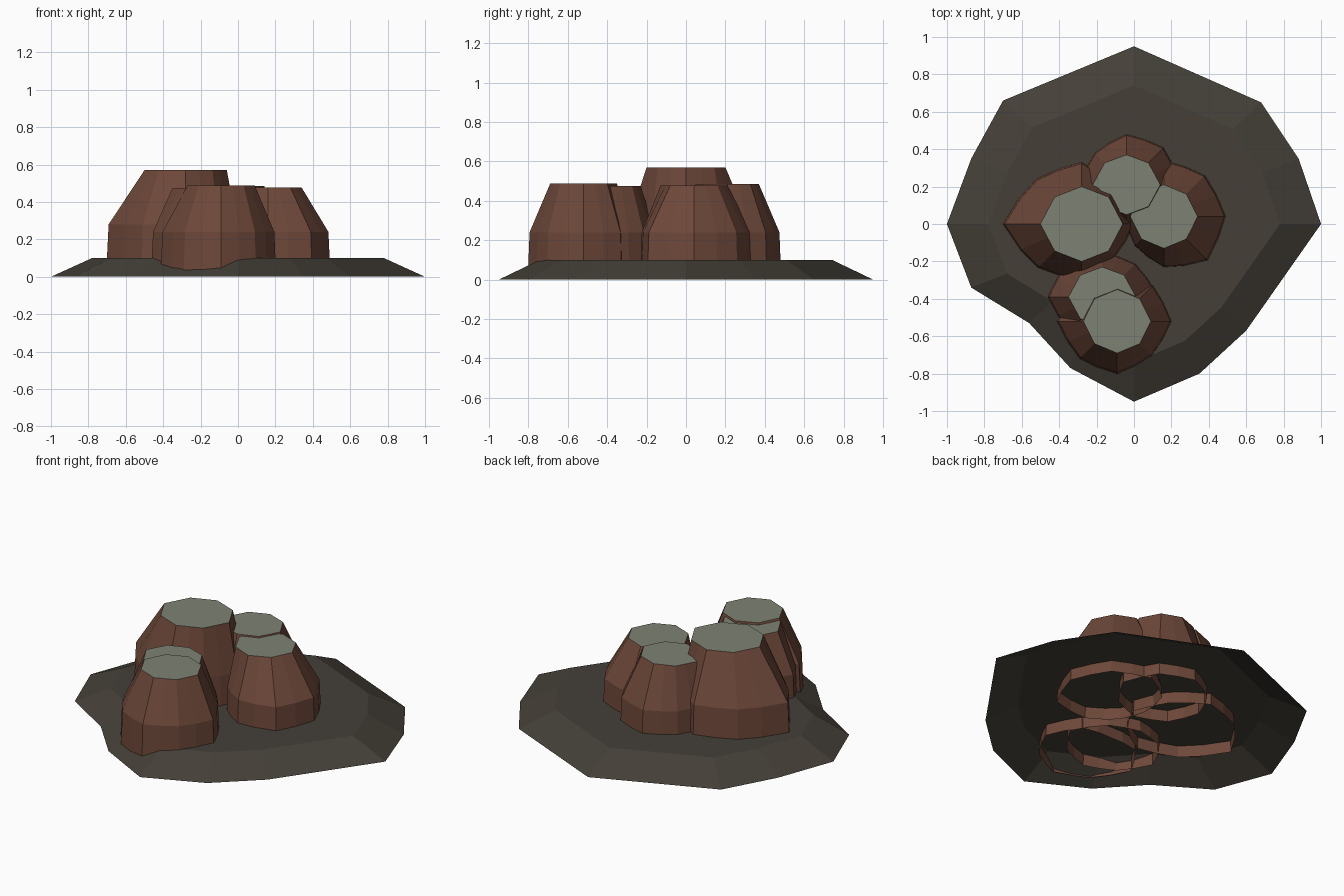
import bpy
import bmesh
from math import cos, sin, pi
from mathutils import Vector

default = bpy.data.objects.get("Cube")
if default:
    bpy.data.objects.remove(default)


def make_material(name, color):
    mat = bpy.data.materials.new(name)
    mat.use_nodes = True
    mat.diffuse_color = (*color, 1)
    mat.node_tree.nodes["Principled BSDF"].inputs["Base Color"].default_value = (*color, 1)
    return mat


ROCK = make_material("brown rock", (0.156, 0.065, 0.042))
CAP = make_material("grey green cap", (0.205, 0.223, 0.174))
GROUND = make_material("dark earth", (0.058, 0.050, 0.039))


def loft(name, rings, materials):
    """Skin a stack of equal rings and close the last with a flat cap, leaving the underside open."""
    bm = bmesh.new()
    loops = [[bm.verts.new(p) for p in ring] for ring in rings]
    for low, high in zip(loops, loops[1:]):
        for i in range(len(low)):
            j = (i + 1) % len(low)
            bm.faces.new((low[i], low[j], high[j], high[i]))
    cap = bm.faces.new(loops[-1])
    cap.material_index = len(materials) - 1
    mesh = bpy.data.meshes.new(name)
    bm.to_mesh(mesh)
    bm.free()
    for mat in materials:
        mesh.materials.append(mat)
    obj = bpy.data.objects.new(name, mesh)
    bpy.context.collection.objects.link(obj)
    return obj


def ring(center, radii, z, bulge, scale=1.0):
    """Octagon of radii at equal angles, with a softened corner between each pair."""
    points = []
    count = len(radii)
    for i in range(count):
        middle = (radii[i] + radii[(i + 1) % count]) / 2 * bulge
        for r, step in ((radii[i], i), (middle, i + 0.5)):
            a = 2 * pi * step / count
            points.append(Vector((center[0] + r * scale * cos(a),
                                  center[1] + r * scale * sin(a), z)))
    return points


def rock(name, center, height, shoulder, top_radii, radii):
    """Steep foot, sloping shoulder and a flat octagonal cap."""
    rx, ry = top_radii
    diagonal = (rx + ry) / 2 * 0.97
    top = [rx, diagonal, ry, diagonal] * 2
    flat = cos(pi / 8)
    return loft(name, [ring(center, radii, 0.03, 0.95, 1.01),
                       ring(center, radii, shoulder, 0.95, 0.98),
                       ring(center, top, height, flat)], [ROCK, CAP])


# Ground mound: irregular outline sloping up to a flat plateau
outline = [(1, 0), (0.88, 0.35), (0.68, 0.65), (0, 0.95), (-0.7, 0.66),
           (-0.87, 0.35), (-1, 0), (-0.87, -0.34), (-0.56, -0.53),
           (-0.34, -0.77), (0, -0.95), (0.35, -0.8), (0.6, -0.57)]
loft("ground_mound", [[Vector((x * s, y * s, z)) for x, y in outline]
                      for s, z in ((1, 0), (0.78, 0.1))], [GROUND])

# Rock stacks
rock("tall_rock", (-0.28, 0), 0.57, 0.28, (0.22, 0.2),
     [0.28, 0.27, 0.33, 0.34, 0.42, 0.33, 0.3, 0.25])
rock("back_rock", (-0.04, 0.21), 0.485, 0.24, (0.18, 0.16),
     [0.29, 0.28, 0.27, 0.24, 0.25, 0.25, 0.25, 0.25])
rock("left_rock", (0.16, 0.04), 0.477, 0.24, (0.18, 0.17),
     [0.33, 0.31, 0.3, 0.25, 0.21, 0.22, 0.27, 0.33])
rock("front_rock", (-0.09, -0.52), 0.487, 0.24, (0.18, 0.17),
     [0.29, 0.27, 0.21, 0.27, 0.32, 0.28, 0.28, 0.26])
rock("inner_front_rock", (-0.17, -0.39), 0.475, 0.24, (0.18, 0.16),
     [0.3, 0.25, 0.24, 0.26, 0.29, 0.25, 0.25, 0.25])
